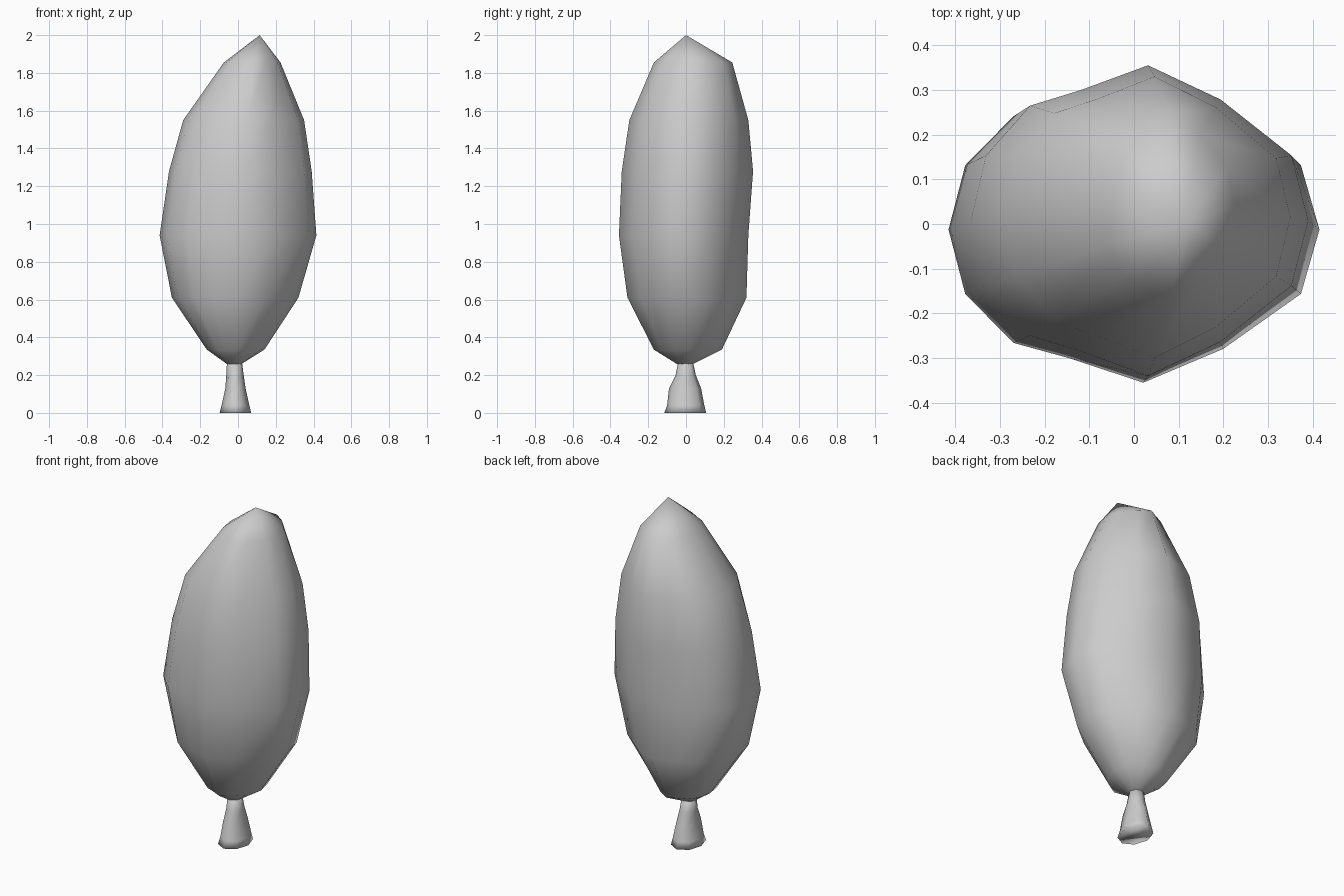
import bpy, bmesh
from math import cos, sin, tau

cube = bpy.data.objects.get("Cube")
if cube:
    bpy.data.objects.remove(cube, do_unlink=True)

grey = bpy.data.materials.new("soft_grey")
grey.use_nodes = True
colour = (0.6, 0.6, 0.6, 1)
grey.diffuse_color = colour
grey.node_tree.nodes["Principled BSDF"].inputs["Base Color"].default_value = colour


def loft(name, section, rings, bottom=None, top=None):
    """Skin rings (z, left, right, front, back) that share one unit section."""
    bm = bmesh.new()
    loops = []
    for z, left, right, front, back in rings:
        cx, cy = (left + right) / 2, (front + back) / 2
        hx, hy = (right - left) / 2, (back - front) / 2
        loops.append([bm.verts.new((cx + u * hx, cy + v * hy, z)) for u, v in section])
    n = len(section)
    for low, high in zip(loops, loops[1:]):
        for i in range(n):
            j = (i + 1) % n
            bm.faces.new((low[i], low[j], high[j], high[i]))
    for loop, tip in ((loops[0], bottom), (loops[-1], top)):
        if tip:
            point = bm.verts.new(tip)
            for i in range(n):
                bm.faces.new((loop[i], loop[(i + 1) % n], point))
        else:
            bm.faces.new(loop)
    bmesh.ops.recalc_face_normals(bm, faces=bm.faces)
    for face in bm.faces:
        face.smooth = True
    mesh = bpy.data.meshes.new(name)
    bm.to_mesh(mesh)
    bm.free()
    mesh.materials.append(grey)
    obj = bpy.data.objects.new(name, mesh)
    bpy.context.collection.objects.link(obj)
    return obj


# Leafy crown: uneven twelve-sided section leaning to a pointed top
back_half = [(1, 0), (.9, .42), (.48, .78), (.05, 1), (-.35, .84),
             (-.65, .74), (-.91, .42), (-1, 0)]
crown_section = back_half + [(u, -v) for u, v in reversed(back_half[1:-1])]
loft("crown", crown_section, [
    (.26, -.06, .02, -.05, .04),
    (.335, -.165, .14, -.17, .19),
    (.61, -.35, .32, -.31, .32),
    (.94, -.415, .415, -.355, .33),
    (1.28, -.365, .39, -.34, .355),
    (1.55, -.29, .35, -.30, .33),
    (1.855, -.075, .225, -.17, .245),
], bottom=(-.02, 0, .25), top=(.115, 0, 2))

# Flared trunk
trunk_section = [(cos(tau * i / 8), sin(tau * i / 8)) for i in range(8)]
loft("trunk", trunk_section, [
    (0, -.097, .07, -.115, .107),
    (.04, -.087, .06, -.1, .097),
    (.13, -.067, .04, -.09, .08),
    (.2, -.062, .03, -.055, .052),
    (.28, -.058, .02, -.04, .035),
])
